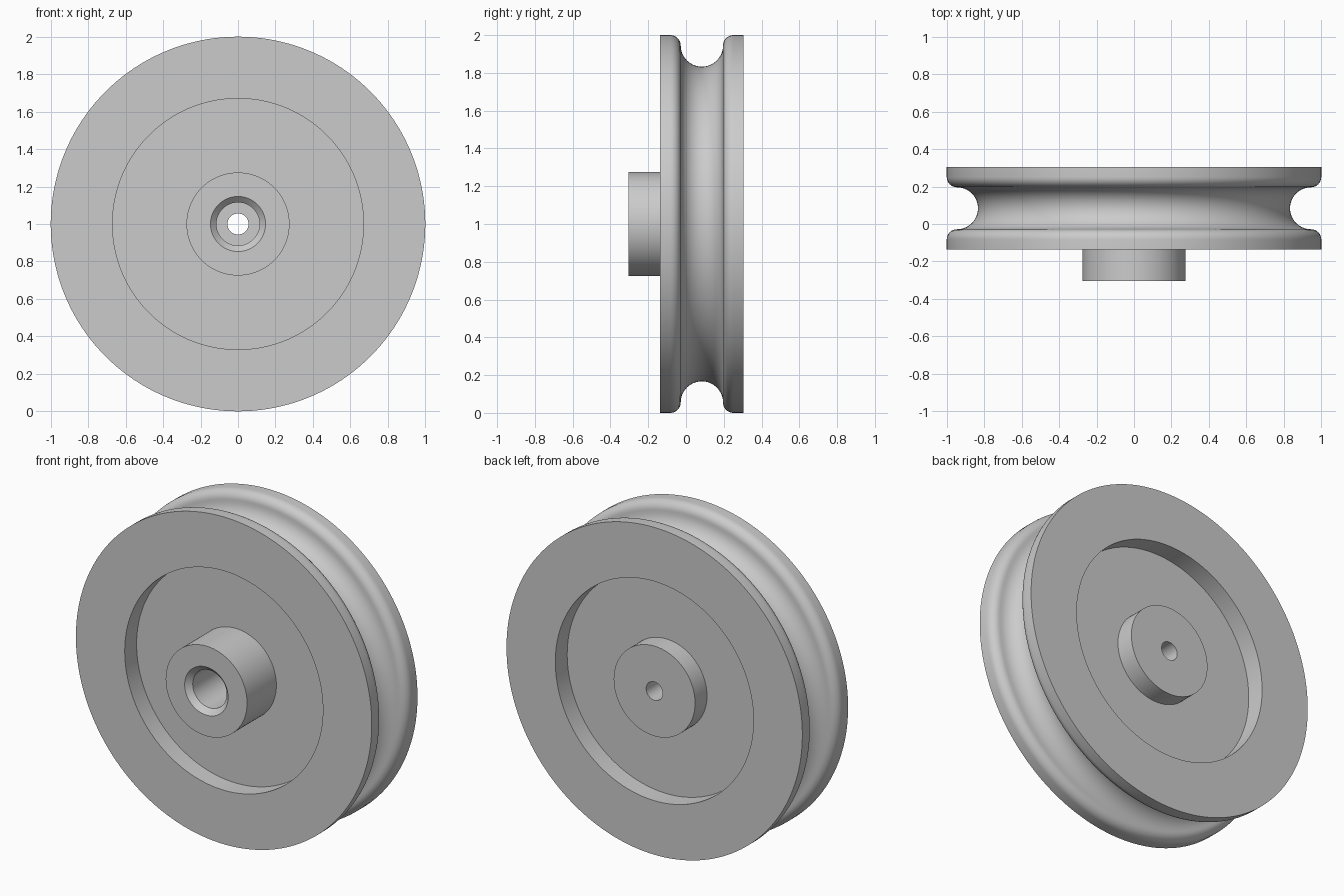
import bpy, bmesh, math
from mathutils import Vector

cube = bpy.data.objects.get("Cube")
if cube:
    bpy.data.objects.remove(cube, do_unlink=True)

# Main dimensions: y runs along the axle
AXLE = Vector((0, 0, 1))
HUB_FRONT, RIM_FRONT, BACK = -0.305, -0.137, 0.305
MID = (RIM_FRONT + BACK) / 2
RECESS = 0.115
R_RIM, R_RECESS, R_HUB, R_BORE, R_AXLE = 1.0, 0.67, 0.275, 0.115, 0.056
BORE_END, CHAMFER = 0.1, 0.032
GROOVE, FILLET = 0.112, 0.055


def arc(y, r, radius, start, end, steps):
    """Points (radius, y) on an arc; angle 0 points to +y, 90 points outward."""
    angles = [math.radians(start + (end - start) * i / steps) for i in range(steps + 1)]
    return [(r + radius * math.sin(a), y + radius * math.cos(a)) for a in angles]


def lathe(name, profile, material, segments=160):
    """Spin a closed (radius, y) profile about the axle."""
    bm = bmesh.new()
    verts = [bm.verts.new((r, y, AXLE.z)) for r, y in profile]
    edges = [bm.edges.new((a, b)) for a, b in zip(verts, verts[1:] + verts[:1])]
    bmesh.ops.spin(bm, geom=verts + edges, cent=AXLE, axis=(0, 1, 0),
                   angle=math.tau, steps=segments, use_merge=True)
    bmesh.ops.remove_doubles(bm, verts=bm.verts, dist=1e-5)
    bmesh.ops.recalc_face_normals(bm, faces=bm.faces)
    mesh = bpy.data.meshes.new(name)
    bm.to_mesh(mesh)
    bm.free()
    mesh.materials.append(material)
    obj = bpy.data.objects.new(name, mesh)
    bpy.context.collection.objects.link(obj)
    bpy.ops.object.select_all(action='DESELECT')
    obj.select_set(True)
    bpy.context.view_layer.objects.active = obj
    bpy.ops.object.shade_smooth_by_angle(angle=math.radians(30))
    return obj


grey = bpy.data.materials.new("plain grey")
grey.use_nodes = True
colour = (0.6, 0.6, 0.6, 1)
grey.diffuse_color = colour
grey.node_tree.nodes["Principled BSDF"].inputs["Base Color"].default_value = colour

# Stepped bore with a chamfered mouth, then the front hub and front recess
profile = [(R_AXLE, BACK), (R_AXLE, BORE_END), (R_BORE, BORE_END),
           (R_BORE, HUB_FRONT + CHAMFER), (R_BORE + CHAMFER, HUB_FRONT),
           (R_HUB, HUB_FRONT), (R_HUB, RIM_FRONT + RECESS),
           (R_RECESS, RIM_FRONT + RECESS), (R_RECESS, RIM_FRONT), (R_RIM, RIM_FRONT)]

# Rim with rounded lips and a half-round groove
r_mid = R_RIM - FILLET
profile += arc(MID - GROOVE - FILLET, r_mid, FILLET, 90, 0, 8)
profile += arc(MID, r_mid, GROOVE, 180, 360, 20)[1:-1]
profile += arc(MID + GROOVE + FILLET, r_mid, FILLET, 180, 90, 8)

# Back face, back recess and flush back hub
profile += [(R_RIM, BACK), (R_RECESS, BACK), (R_RECESS, BACK - RECESS),
            (R_HUB, BACK - RECESS), (R_HUB, BACK)]

lathe("pulley_wheel", profile, grey)
